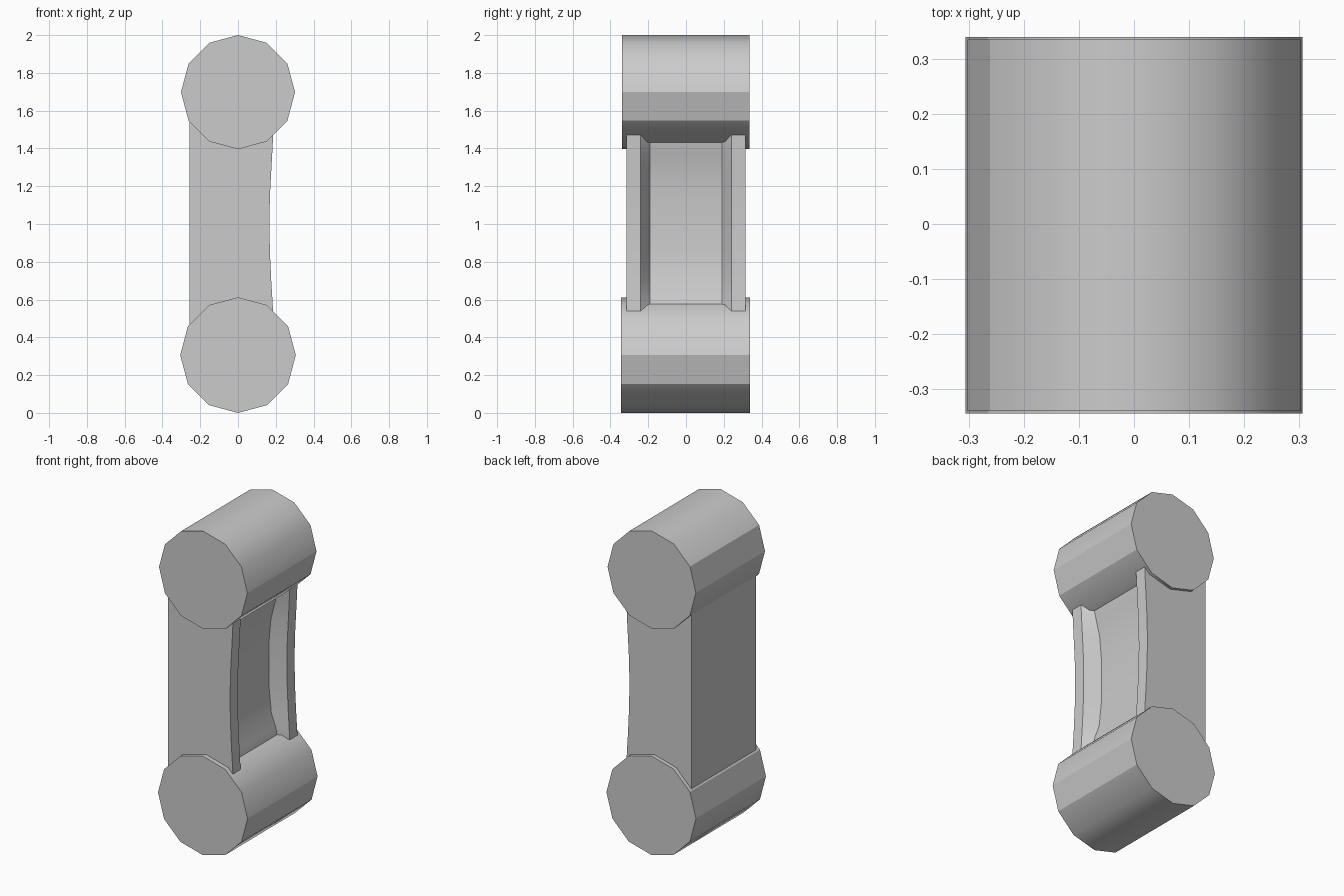
import bpy
import bmesh
import math
from mathutils import Matrix

cube = bpy.data.objects.get("Cube")
if cube:
    bpy.data.objects.remove(cube, do_unlink=True)

grey = bpy.data.materials.new("light grey")
grey.use_nodes = True
color = (0.6, 0.6, 0.6, 1)
grey.diffuse_color = color
grey.node_tree.nodes["Principled BSDF"].inputs["Base Color"].default_value = color


def finish(bm, name):
    bmesh.ops.recalc_face_normals(bm, faces=bm.faces)
    mesh = bpy.data.meshes.new(name)
    bm.to_mesh(mesh)
    bm.free()
    mesh.materials.append(grey)
    obj = bpy.data.objects.new(name, mesh)
    bpy.context.collection.objects.link(obj)
    return obj


# Twelve-sided rollers lying along y, partly faceted at the sides
def roller(name, z, radius, y0, y1):
    bm = bmesh.new()
    sides = 12
    rings = [[bm.verts.new((radius * math.cos(math.tau * i / sides), y,
                            z + radius * math.sin(math.tau * i / sides)))
              for i in range(sides)] for y in (y0, y1)]
    for ring in rings:
        bm.faces.new(ring)
    for i in range(sides):
        j = (i + 1) % sides
        face = bm.faces.new((rings[0][i], rings[0][j], rings[1][j], rings[1][i]))
        face.smooth = True
    for ring in rings:
        for i in range(sides):
            bm.edges.get((ring[i], ring[(i + 1) % sides])).smooth = False
    for i in (0, 5, 6, 11):
        bm.edges.get((rings[0][i], rings[1][i])).smooth = False
    return finish(bm, name)


roller("upper_roller", 1.698, 0.302, -0.34, 0.335)
roller("lower_roller", 0.306, 0.306, -0.344, 0.34)

# Web between the rollers: (height, rim x, recess floor x)
sections = [(0.35, 0.195, 0.16), (0.55, 0.185, 0.14), (0.62, 0.181, 0.125),
            (0.70, 0.176, 0.095), (0.85, 0.169, 0.08), (1.0, 0.166, 0.078),
            (1.15, 0.169, 0.08), (1.28, 0.176, 0.092), (1.37, 0.181, 0.115),
            (1.45, 0.185, 0.135), (1.65, 0.195, 0.16)]
bm = bmesh.new()
loops = []
for z, rim, floor in sections:
    half = [(-0.257, 0.315), (rim, 0.315), (rim, 0.24), (floor, 0.19)]
    outline = half + [(x, -y) for x, y in reversed(half)]
    loops.append([bm.verts.new((x, y, z)) for x, y in outline])
for low, high in zip(loops, loops[1:]):
    for i in range(len(low)):
        j = (i + 1) % len(low)
        bm.faces.new((low[i], low[j], high[j], high[i]))
bm.faces.new(loops[0])
bm.faces.new(loops[-1])
web = finish(bm, "recessed_web")
bpy.ops.object.select_all(action="DESELECT")
web.select_set(True)
bpy.context.view_layer.objects.active = web
bpy.ops.object.shade_smooth_by_angle(angle=math.radians(35))
